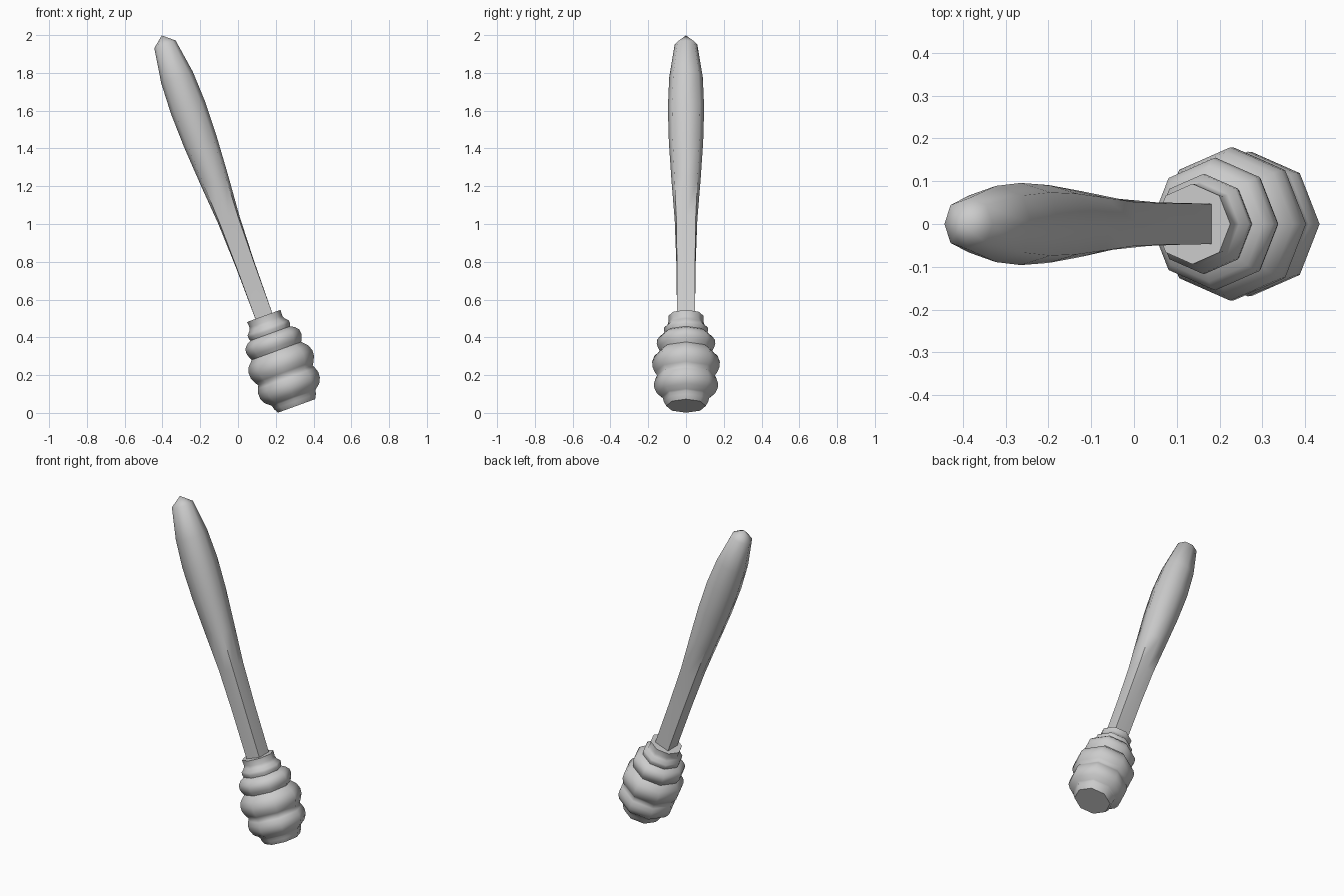
import bpy, bmesh, math
from mathutils import Matrix

if "Cube" in bpy.data.objects:
    bpy.data.objects.remove(bpy.data.objects["Cube"])

# Shared tilted axis: starts at the foot of the head, leans 20 degrees to -x
TILT = Matrix.Translation((0.31, 0, 0.037)) @ Matrix.Rotation(math.radians(-20), 4, 'Y')


def lathe(name, rings, apex=None):
    """Eight-sided rings of (height, radius, corner factor), capped at both ends."""
    bm = bmesh.new()
    loops = []
    for h, r, c in rings:
        d = r * c
        pts = [(r, 0), (d, d), (0, r), (-d, d), (-r, 0), (-d, -d), (0, -r), (d, -d)]
        loops.append([bm.verts.new((x, y, h)) for x, y in pts])
    for a, b in zip(loops, loops[1:]):
        for i in range(8):
            j = (i + 1) % 8
            bm.faces.new((a[i], a[j], b[j], b[i]))
    bm.faces.new(loops[0][::-1])
    if apex is None:
        bm.faces.new(loops[-1])
    else:
        tip = bm.verts.new((0, 0, apex))
        for i in range(8):
            bm.faces.new((loops[-1][i], loops[-1][(i + 1) % 8], tip))
    bmesh.ops.recalc_face_normals(bm, faces=bm.faces)
    bm.transform(TILT)
    mesh = bpy.data.meshes.new(name)
    bm.to_mesh(mesh)
    bm.free()
    obj = bpy.data.objects.new(name, mesh)
    bpy.context.collection.objects.link(obj)
    bpy.ops.object.select_all(action='DESELECT')
    obj.select_set(True)
    bpy.context.view_layer.objects.active = obj
    bpy.ops.object.shade_smooth_by_angle(angle=math.radians(60))
    return obj


# Handle: square at the head, swelling to a rounded grip with a blunt tip
lathe("handle", [
    (0.47, 0.047, 1.0), (0.80, 0.051, 0.94), (1.05, 0.060, 0.86),
    (1.27, 0.077, 0.80), (1.49, 0.091, 0.78), (1.68, 0.096, 0.77),
    (1.85, 0.089, 0.75), (2.037, 0.060, 0.74)], apex=2.087)

# Ridged dipper head: profile of (height, radius) from foot to collar
profile = [
    (0.00, 0.105), (0.025, 0.118), (0.042, 0.122), (0.05, 0.128),
    (0.07, 0.153), (0.10, 0.168), (0.13, 0.169), (0.155, 0.161),
    (0.172, 0.153), (0.19, 0.165), (0.22, 0.178), (0.25, 0.179),
    (0.28, 0.168), (0.302, 0.147), (0.31, 0.139), (0.33, 0.149),
    (0.35, 0.155), (0.375, 0.152), (0.395, 0.135), (0.408, 0.112),
    (0.425, 0.117), (0.44, 0.116), (0.458, 0.098), (0.475, 0.092),
    (0.507, 0.094)]
lathe("dipper_head", [(h, r, math.sqrt(0.5)) for h, r in profile])
